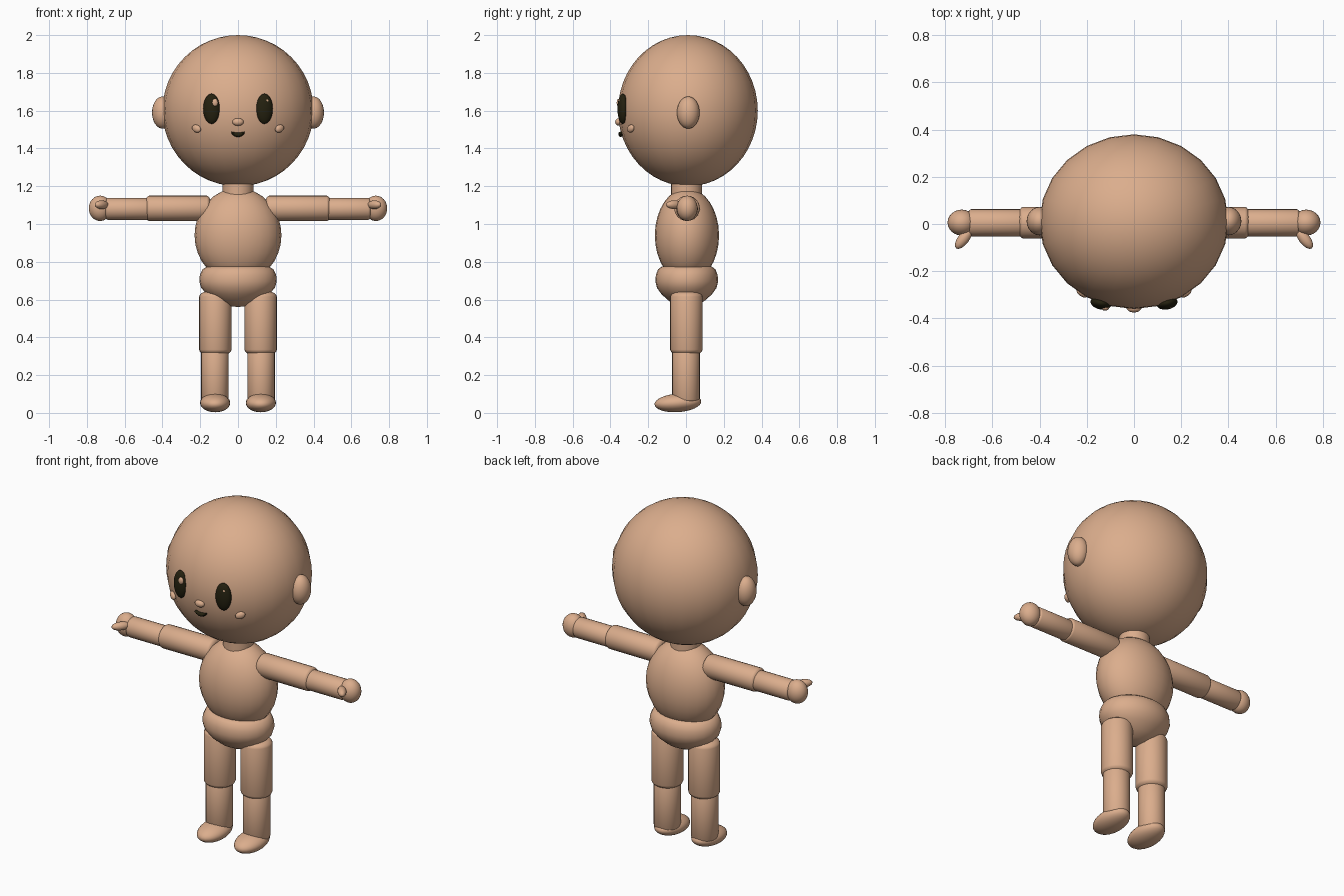
import bpy
import bmesh
import math
from mathutils import Matrix, Vector

cube = bpy.data.objects.get("Cube")
if cube:
    bpy.data.objects.remove(cube, do_unlink=True)


def make_material(name, color):
    mat = bpy.data.materials.new(name)
    mat.use_nodes = True
    mat.diffuse_color = color
    mat.node_tree.nodes["Principled BSDF"].inputs["Base Color"].default_value = color
    return mat


skin = make_material("skin", (0.71, 0.42, 0.265, 1))
dark = make_material("dark_brown", (0.018, 0.015, 0.005, 1))


def finish(name, bm, mat):
    bmesh.ops.recalc_face_normals(bm, faces=bm.faces)
    mesh = bpy.data.meshes.new(name)
    bm.to_mesh(mesh)
    bm.free()
    mesh.materials.append(mat)
    obj = bpy.data.objects.new(name, mesh)
    bpy.context.collection.objects.link(obj)
    bpy.ops.object.select_all(action="DESELECT")
    obj.select_set(True)
    bpy.context.view_layer.objects.active = obj
    bpy.ops.object.shade_smooth_by_angle(angle=math.radians(50))
    return obj


def ellipsoid(name, center, radii, mat=skin, rot=Matrix(), segments=24, rings=16):
    bm = bmesh.new()
    place = Matrix.Translation(center) @ rot @ Matrix.Diagonal((*radii, 1))
    bmesh.ops.create_uvsphere(bm, u_segments=segments, v_segments=rings,
                              radius=1, matrix=place)
    return finish(name, bm, mat)


def lathe(name, profile, place=Matrix(), segments=24):
    """Revolve (radius, height) points about the local z axis."""
    bm = bmesh.new()
    verts = [bm.verts.new((r, 0, h)) for r, h in profile]
    edges = [bm.edges.new(pair) for pair in zip(verts, verts[1:])]
    bmesh.ops.spin(bm, geom=verts + edges, axis=(0, 0, 1), cent=(0, 0, 0),
                   angle=math.tau, steps=segments, use_duplicate=False)
    bmesh.ops.remove_doubles(bm, verts=bm.verts, dist=0.0005)
    bmesh.ops.transform(bm, matrix=place, verts=bm.verts)
    return finish(name, bm, skin)


def limb(name, start, end, radius, cap):
    """Rounded cylinder from start to end."""
    start, end = Vector(start), Vector(end)
    axis = end - start
    length = axis.length
    arc = [(radius * math.sin(a), cap * (1 - math.cos(a)))
           for a in (math.radians(18 * i) for i in range(6))]
    profile = arc + [(r, length - h) for r, h in reversed(arc)]
    turn = axis.to_track_quat("Z", "Y").to_matrix().to_4x4()
    return lathe(name, profile, Matrix.Translation(start) @ turn)


# Head and body core
ellipsoid("head", (0, 0.01, 1.6), (0.4, 0.37, 0.4), rings=24)
limb("neck", (0, 0.003, 1.08), (0, 0.003, 1.26), 0.082, 0.01)
ellipsoid("torso", (0, 0.005, 0.94), (0.23, 0.17, 0.25))
pelvis = [(0, 0.56), (0.06, 0.568), (0.115, 0.592), (0.165, 0.628), (0.195, 0.662),
          (0.205, 0.695), (0.202, 0.73), (0.188, 0.76), (0.165, 0.774), (0, 0.776)]
lathe("pelvis", pelvis, Matrix.Translation((0, 0.004, 0)) @ Matrix.Diagonal((1, 0.81, 1, 1)))

# Face centre
ellipsoid("nose", (0, -0.357, 1.54), (0.03, 0.018, 0.02), segments=16, rings=10)

# Smiling mouth, a tapered tube hugging the face
bm = bmesh.new()
rings = []
for i in range(9):
    t = i / 4 - 1
    thick = 0.006 + 0.006 * (1 - t * t)
    ring = []
    for k in range(8):
        a = math.tau * k / 8
        ring.append(bm.verts.new((0.034 * t, -0.345 + 0.012 * math.cos(a),
                                  1.472 + 0.011 * t * t + thick * math.sin(a))))
    rings.append(ring)
for a, b in zip(rings, rings[1:]):
    for k in range(8):
        bm.faces.new((a[k], a[k - 1], b[k - 1], b[k]))
bm.faces.new(rings[0])
bm.faces.new(rings[-1])
finish("mouth", bm, dark)

# Paired parts, left is +x
for side, s in (("left", 1), ("right", -1)):
    ellipsoid(side + "_ear", (0.4 * s, 0.012, 1.59), (0.055, 0.06, 0.085))

    face_turn = Matrix.Rotation(0.2 * s, 4, "Z")
    ellipsoid(side + "_eye", (0.14 * s, -0.335, 1.61), (0.045, 0.027, 0.08), dark, face_turn)
    cheek_turn = Matrix.Rotation(0.6 * s, 4, "Z") @ Matrix.Rotation(-0.35 * s, 4, "Y")
    ellipsoid(side + "_cheek", (0.22 * s, -0.293, 1.505), (0.028, 0.014, 0.02),
              rot=cheek_turn, segments=16, rings=10)

    limb(side + "_upper_arm", (0.14 * s, 0.007, 1.083), (0.495 * s, 0.005, 1.083), 0.067, 0.025)
    limb(side + "_forearm", (0.45 * s, 0.005, 1.08), (0.71 * s, 0.005, 1.08), 0.058, 0.02)
    ellipsoid(side + "_hand", (0.73 * s, 0.006, 1.083), (0.06, 0.055, 0.067))
    ellipsoid(side + "_thumb", (0.722 * s, -0.062, 1.102), (0.024, 0.052, 0.023),
              rot=Matrix.Rotation(0.65 * s, 4, "Z"), segments=16, rings=10)

    limb(side + "_thigh", (0.12 * s, 0.002, 0.3), (0.12 * s, 0.002, 0.65), 0.086, 0.035)
    limb(side + "_shin", (0.122 * s, 0, 0.05), (0.122 * s, 0, 0.36), 0.073, 0.02)
    ellipsoid(side + "_foot", (0.121 * s, -0.043, 0.053), (0.08, 0.124, 0.049),
              rot=Matrix.Rotation(0.07, 4, "X"))

# Eye glints
ellipsoid("right_eye_glint", (-0.122, -0.357, 1.642), (0.016, 0.01, 0.021), segments=12, rings=8)
ellipsoid("left_eye_glint", (0.153, -0.35, 1.652), (0.009, 0.006, 0.008), segments=12, rings=8)
